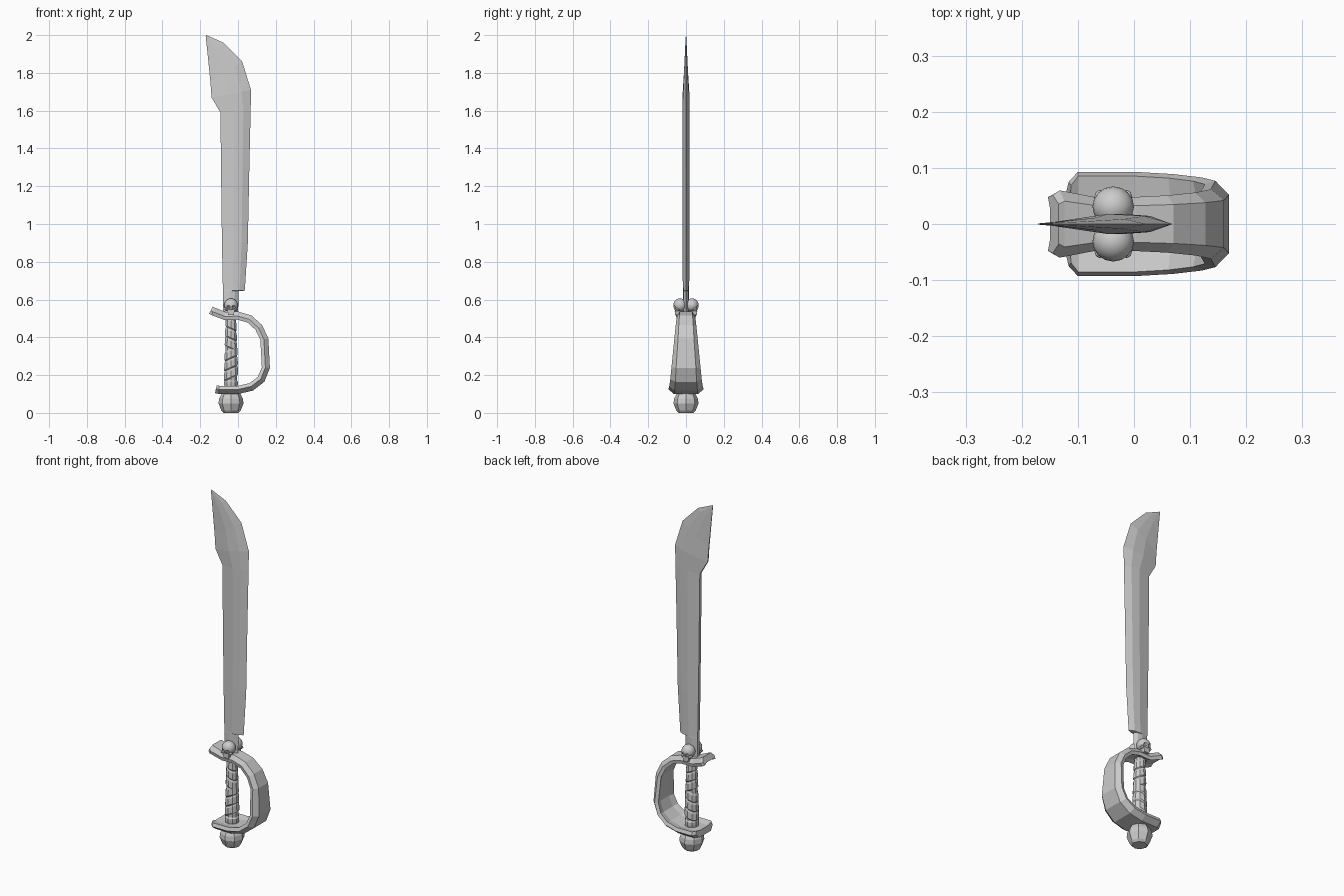
import bpy, bmesh
from math import sin, cos, pi
from mathutils import Vector, Matrix

if "Cube" in bpy.data.objects:
    bpy.data.objects.remove(bpy.data.objects["Cube"])

CX = -0.037  # axis of the hilt


def make(name, bm, smooth=False):
    bmesh.ops.recalc_face_normals(bm, faces=bm.faces[:])
    me = bpy.data.meshes.new(name)
    bm.to_mesh(me)
    bm.free()
    for p in me.polygons:
        p.use_smooth = smooth
    ob = bpy.data.objects.new(name, me)
    bpy.context.collection.objects.link(ob)
    return ob


def loft(bm, rings):
    vs = [[bm.verts.new(p) for p in r] for r in rings]
    n = len(vs[0])
    for a, b in zip(vs, vs[1:]):
        for i in range(n):
            j = (i + 1) % n
            bm.faces.new((a[i], a[j], b[j], b[i]))
    bm.faces.new(vs[0])
    bm.faces.new(vs[-1])


def lathe(bm, profile, sides, tilt=0.0, spin=0.0):
    loft(bm, [[(CX + r * sin(2 * pi * i / sides + spin),
                r * cos(2 * pi * i / sides + spin),
                z + tilt * r * sin(2 * pi * i / sides + spin))
               for i in range(sides)] for r, z in profile])


def ball(bm, centre, radii, u=16, v=10):
    m = Matrix.Translation(centre) @ Matrix.Diagonal((*radii, 1))
    bmesh.ops.create_uvsphere(bm, u_segments=u, v_segments=v, radius=1, matrix=m)


def box(bm, centre, size):
    m = Matrix.Translation(centre) @ Matrix.Diagonal((*size, 1))
    bmesh.ops.create_cube(bm, size=1, matrix=m)


# blade: spine point, edge point, ridge half thickness, spine half thickness
stations = [
    ((-0.078, 0.50), (0.000, 0.50), 0.016, 0.009),
    ((-0.080, 0.645), (0.003, 0.645), 0.016, 0.009),
    ((-0.080, 0.647), (0.036, 0.647), 0.017, 0.009),
    ((-0.085, 0.90), (0.052, 0.90), 0.018, 0.009),
    ((-0.090, 1.30), (0.060, 1.30), 0.018, 0.009),
    ((-0.093, 1.59), (0.067, 1.60), 0.018, 0.008),
    ((-0.140, 1.67), (0.069, 1.71), 0.018, 0.004),
    ((-0.146, 1.75), (0.022, 1.86), 0.011, 0.003),
    ((-0.160, 1.89), (-0.077, 1.96), 0.005, 0.002),
    ((-0.171, 1.995), (-0.168, 2.00), 0.001, 0.001),
]
rings = []
for b, e, t, s in stations:
    b, e = Vector(b), Vector(e)
    half = [(b, s), (b.lerp(e, 0.45), t), (b.lerp(e, 0.76), t * 0.8)]
    rings.append([(p.x, -y, p.y) for p, y in half] + [(e.x, 0, e.y)]
                 + [(p.x, y, p.y) for p, y in reversed(half)])
bm = bmesh.new()
loft(bm, rings)
make("blade", bm)

# knuckle guard: path x, z and half width
path = [(-0.144, 0.543, 0.052), (-0.132, 0.537, 0.060), (-0.07, 0.513, 0.048),
        (0.0, 0.514, 0.048), (0.06, 0.497, 0.051), (0.11, 0.452, 0.056),
        (0.139, 0.39, 0.062), (0.147, 0.24, 0.077), (0.122, 0.178, 0.083),
        (0.07, 0.138, 0.089), (0.0, 0.122, 0.093), (-0.10, 0.122, 0.093),
        (-0.117, 0.126, 0.075)]
section = [(0.68, 0.022), (1.0, -0.002), (0.92, -0.021), (0.5, -0.012)]
section += [(-u, d) for u, d in reversed(section)]
rings = []
for i, (x, z, w) in enumerate(path):
    a, b = path[max(i - 1, 0)], path[min(i + 1, len(path) - 1)]
    t = Vector((b[0] - a[0], b[1] - a[1])).normalized()
    rings.append([(x - t.y * d, u * w, z + t.x * d) for u, d in section])
bm = bmesh.new()
loft(bm, rings)
make("knuckle_guard", bm)

# grip core with slanted leather wraps
bm = bmesh.new()
lathe(bm, [(0.033, 0.12), (0.034, 0.2), (0.026, 0.52)], 10)
make("grip_core", bm)
bm = bmesh.new()
for k in range(6):
    z = 0.185 + k * 0.052
    r = 0.040 - k * 0.0016
    lathe(bm, [(r - 0.005, z - 0.002), (r, z + 0.005), (r - 0.002, z + 0.04),
               (r - 0.006, z + 0.05)], 10, tilt=0.45 * (-1) ** (k // 3))
make("grip_wraps", bm)
bm = bmesh.new()
lathe(bm, [(0.036, 0.135), (0.038, 0.15), (0.038, 0.165), (0.033, 0.172)], 10)
make("grip_collar", bm)

# pommel
bm = bmesh.new()
lathe(bm, [(0.040, 0.0), (0.051, 0.012), (0.066, 0.05), (0.063, 0.075),
           (0.052, 0.097), (0.045, 0.11)], 8)
make("pommel", bm)

# skull ornament, carved on one side and mirrored to the other
bm = bmesh.new()
for s in (-1, 1):
    ball(bm, (CX + s * 0.0145, -0.068, 0.560), (0.010, 0.016, 0.010), 10, 6)
ball(bm, (CX, -0.069, 0.543), (0.005, 0.012, 0.007), 8, 6)
cutter = make("socket_cutter", bm)
cutter.hide_render = True
cutter.hide_viewport = True

bm = bmesh.new()
ball(bm, (CX, -0.031, 0.570), (0.037, 0.036, 0.036))
skull = make("skull_cranium", bm, True)
cut = skull.modifiers.new("sockets", 'BOOLEAN')
cut.operation = 'DIFFERENCE'
cut.object = cutter

bm = bmesh.new()
box(bm, (CX, -0.037, 0.534), (0.040, 0.040, 0.030))
for v in bm.verts:
    if v.co.z < 0.53:
        v.co.x = CX + (v.co.x - CX) * 0.75
for s in (-1, 1):  # cheekbones
    ball(bm, (CX + s * 0.024, -0.047, 0.547), (0.010, 0.014, 0.008), 8, 6)
jaw = make("skull_jaw", bm)
for ob in (skull, jaw):
    m = ob.modifiers.new("other_side", 'MIRROR')
    m.use_axis = (False, True, False)
    m.use_clip = False
    m.use_mirror_merge = False
